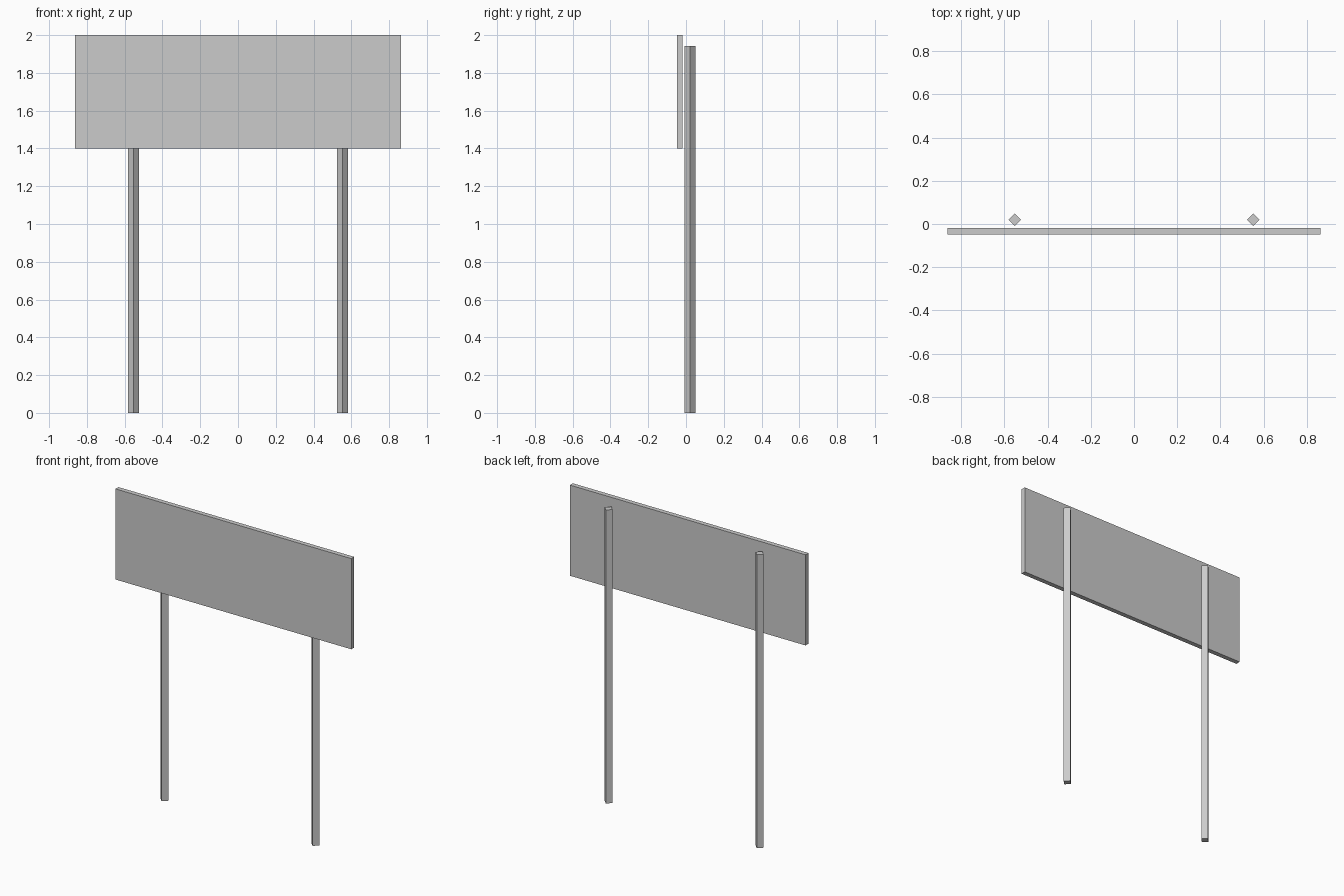
import bpy

if "Cube" in bpy.data.objects:
    bpy.data.objects.remove(bpy.data.objects["Cube"])

# Sign panel
bpy.ops.mesh.primitive_cube_add(size=1, location=(0, -0.033, 1.7))
panel = bpy.context.object
panel.name = "sign_panel"
panel.scale = (1.727, 0.031, 0.6)

# Four-sided posts, turned corner-first towards the panel
POST_HEIGHT = 1.943
for side, x in (("left", -0.553), ("right", 0.553)):
    bpy.ops.mesh.primitive_cylinder_add(
        vertices=4, radius=0.029, depth=POST_HEIGHT,
        location=(x, 0.02, POST_HEIGHT / 2))
    bpy.context.object.name = f"{side}_post"
